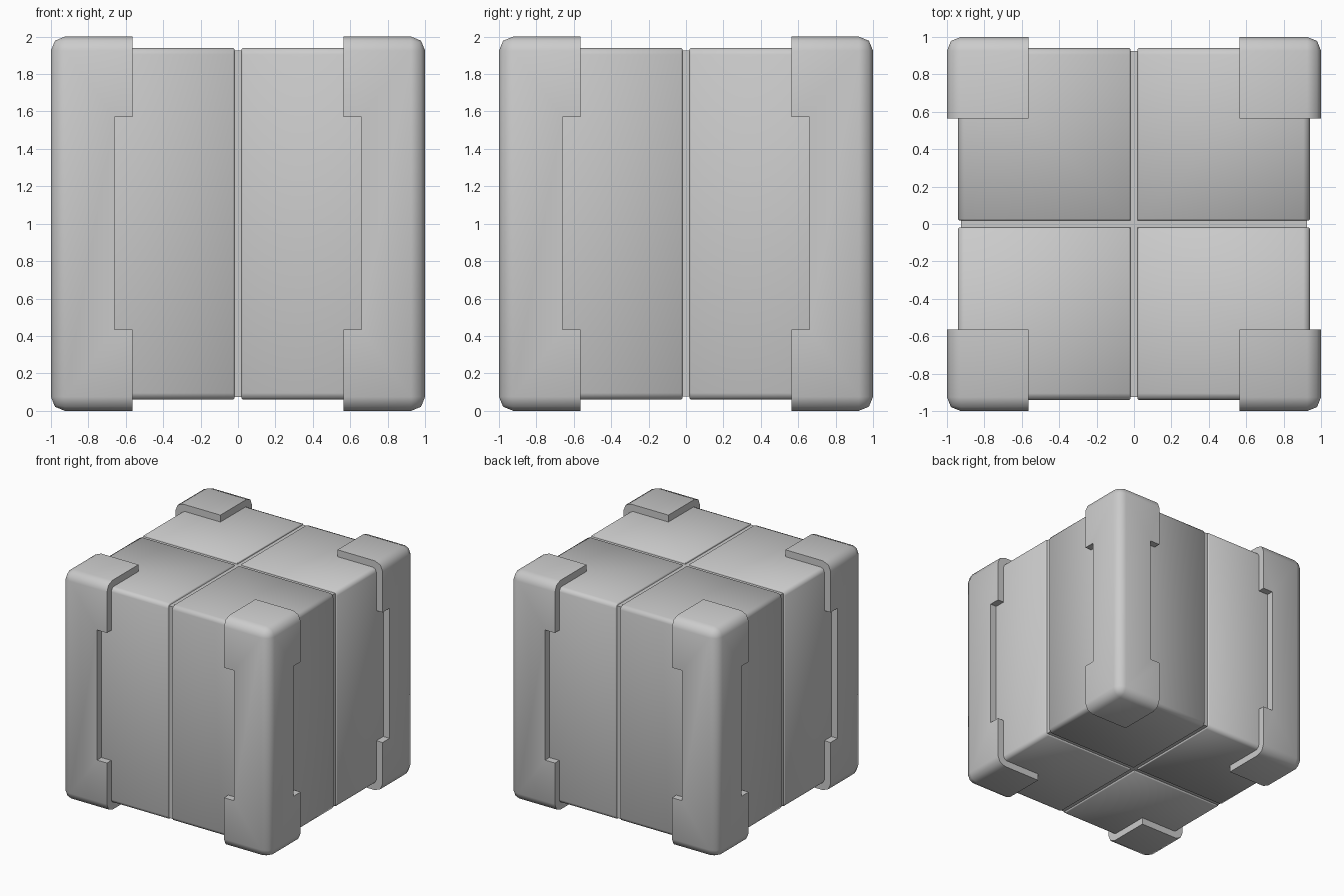
import bpy, bmesh
from math import radians
from mathutils import Vector

if "Cube" in bpy.data.objects:
    bpy.data.objects.remove(bpy.data.objects["Cube"])


def box(name, lo, hi, outer=0.0, inner=0.0):
    """Box in the +x +y quadrant; rounds its outward edges, softens its seam edges."""
    lo, hi = Vector(lo), Vector(hi)
    bm = bmesh.new()
    bmesh.ops.create_cube(bm, size=1)
    for v in bm.verts:
        v.co = Vector((lo[i] + (v.co[i] + 0.5) * (hi[i] - lo[i]) for i in range(3)))

    def is_outer(e):
        # both adjoining faces look away from the model's centre
        return all(f.calc_center_median().x > hi.x - 1e-4
                   or f.calc_center_median().y > hi.y - 1e-4
                   or abs(f.normal.z) > 0.5 for f in e.link_faces)

    def is_seam(e):
        # edge between an outward face and a face along the centre groove
        return sum(f.normal.x < -0.5 or f.normal.y < -0.5 for f in e.link_faces) == 1

    bm.normal_update()
    for test, width, segments in ((is_outer, outer, 2), (is_seam, inner, 1)):
        if width:
            edges = [e for e in bm.edges if test(e)]
            bmesh.ops.bevel(bm, geom=edges, offset=width, segments=segments,
                            profile=0.5, affect='EDGES', clamp_overlap=True)
            bm.normal_update()
    mesh = bpy.data.meshes.new(name)
    bm.to_mesh(mesh)
    bm.free()
    ob = bpy.data.objects.new(name, mesh)
    bpy.context.collection.objects.link(ob)
    return ob


def finish(ob, cutters=()):
    """Cut, mirror to all four corners, then shade."""
    for c in cutters:
        c.hide_render = True
        m = ob.modifiers.new("cut", 'BOOLEAN')
        m.operation, m.solver, m.object = 'DIFFERENCE', 'EXACT', c
    m = ob.modifiers.new("four_corners", 'MIRROR')
    m.use_axis = (True, True, False)
    m.use_mirror_merge = False
    bpy.ops.object.select_all(action='DESELECT')
    ob.select_set(True)
    bpy.context.view_layer.objects.active = ob
    bpy.ops.object.convert(target='MESH')
    bpy.ops.object.shade_smooth_by_angle(angle=radians(50))
    for c in cutters:
        bpy.data.objects.remove(c)


# Core whose surface forms the groove floors
box("crate_core", (-0.925, -0.925, 0.075), (0.925, 0.925, 1.925))

# Four upright quarter panels separated by the cross-shaped groove
finish(box("quarter_panels", (0.02, 0.02, 0.06), (0.94, 0.94, 1.94), 0.035, 0.006))

# Corner guards: rounded outside, hollow inside, narrower in the middle
finish(box("corner_guards", (0.565, 0.565, 0), (1, 1, 2), 0.075), [
    box("hollow_cutter", (0.4, 0.4, 0.1), (0.9, 0.9, 1.9)),
    box("side_notch_cutter_x", (0.3, 0.3, 0.435), (0.66, 1.2, 1.57)),
    box("side_notch_cutter_y", (0.35, 0.35, 0.435), (1.2, 0.66, 1.57)),
])
